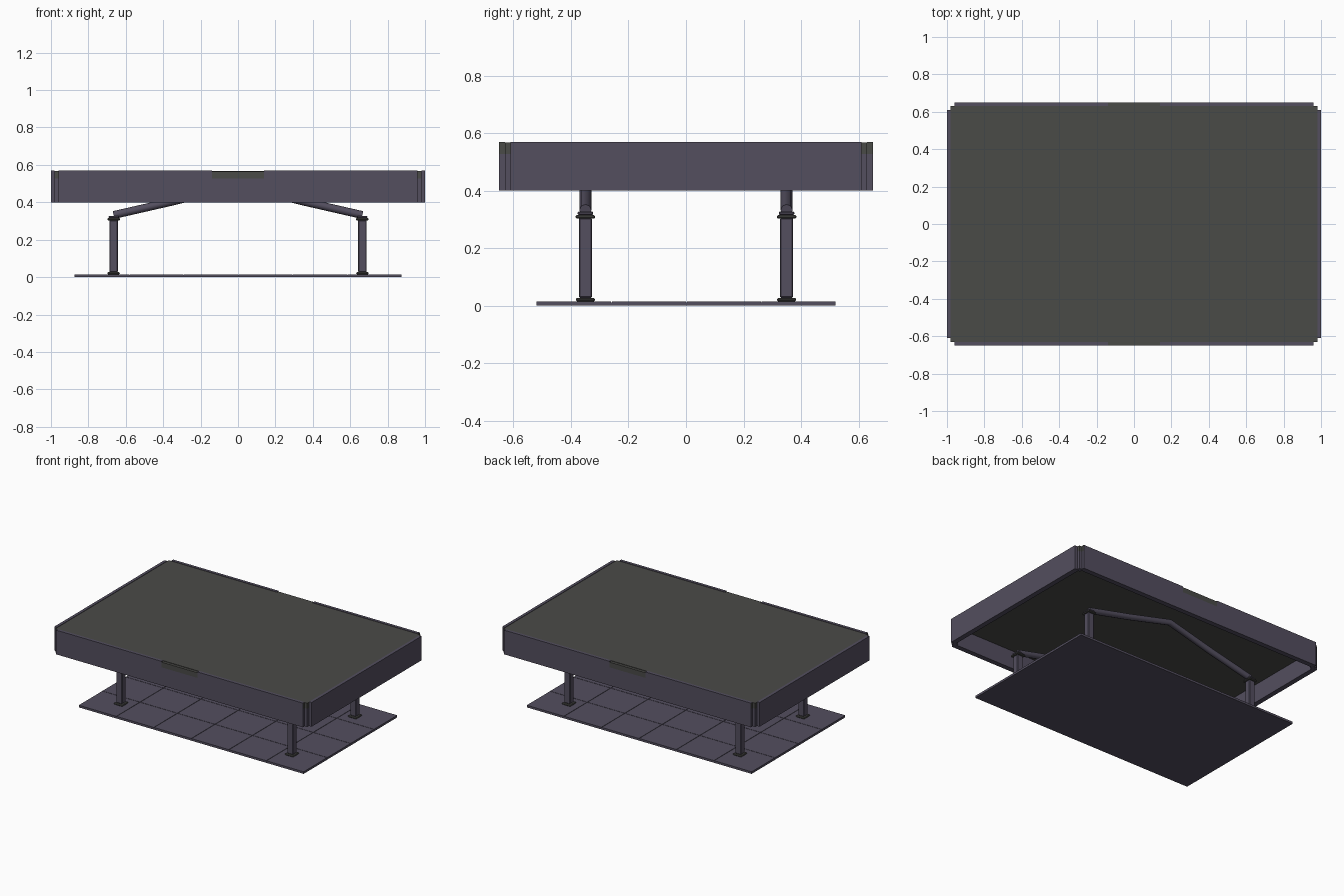
import bpy
from mathutils import Vector

cube = bpy.data.objects.get("Cube")
if cube:
    bpy.data.objects.remove(cube)


def material(name, rgb):
    m = bpy.data.materials.new(name)
    m.use_nodes = True
    m.diffuse_color = (*rgb, 1)
    m.node_tree.nodes["Principled BSDF"].inputs["Base Color"].default_value = (*rgb, 1)
    return m


PURPLE = material("purple grey metal", (0.087, 0.077, 0.114))
DARK = material("dark grey roofing", (0.068, 0.069, 0.064))


def box(name, lo, hi, mat, bevel=0):
    lo, hi = Vector(lo), Vector(hi)
    bpy.ops.mesh.primitive_cube_add(size=1, location=(lo + hi) / 2)
    o = bpy.context.object
    o.name = name
    for v in o.data.vertices:
        v.co *= hi - lo
    o.data.materials.append(mat)
    if bevel:
        b = o.modifiers.new("edge chamfer", "BEVEL")
        b.width, b.segments = bevel, 1
    return o


def block(name, x, y, z0, z1, half, mat, bevel=0):
    """Square block centred on x, y."""
    return box(name, (x - half, y - half, z0), (x + half, y + half, z1), mat, bevel)


def span(a, b, s):
    """Interval mirrored to the side given by s."""
    return sorted((a * s, b * s))


# Paved base: slab with separate tiles
BX, BY, NX, NY, GAP = 0.875, 0.52, 6, 4, 0.003
box("base_slab", (-BX, -BY, 0), (BX, BY, 0.011), PURPLE)
tx, ty = 2 * BX / NX, 2 * BY / NY
for i in range(NX):
    for j in range(NY):
        x, y = -BX + i * tx, -BY + j * ty
        box("base_tile", (x + (GAP if i else 0), y + (GAP if j else 0), 0.011),
            (x + tx, y + ty, 0.015), PURPLE)

# Columns with foot plates and caps
CX, CY = 0.665, 0.35
for sx in (-1, 1):
    for sy in (-1, 1):
        x, y = sx * CX, sy * CY
        block("column_foot", x, y, 0.015, 0.027, 0.033, DARK, 0.004)
        block("column", x, y, 0.027, 0.305, 0.023, PURPLE, 0.004)
        block("column_collar", x, y, 0.303, 0.315, 0.034, DARK, 0.004)
        block("column_cap", x, y, 0.315, 0.328, 0.027, PURPLE, 0.004)

# Peaked tubular beams joining each pair of columns
for sy in (-1, 1):
    curve = bpy.data.curves.new("roof_beam", "CURVE")
    curve.dimensions = "3D"
    curve.bevel_depth = 0.021
    curve.bevel_resolution = 2
    curve.use_fill_caps = True
    path = [(-CX, 0.332), (-CX / 2, 0.408), (0, 0.492), (CX / 2, 0.408), (CX, 0.332)]
    spline = curve.splines.new("POLY")
    spline.points.add(len(path) - 1)
    for p, (x, z) in zip(spline.points, path):
        p.co = (x, sy * CY, z, 1)
    beam = bpy.data.objects.new("roof_beam", curve)
    curve.materials.append(PURPLE)
    bpy.context.collection.objects.link(beam)

# Roof panel over a hollow canopy
LOW, MID, TOP = 0.4, 0.528, 0.57
box("roof_panel", (-0.98, -0.63, MID), (0.98, 0.63, 0.567), DARK)

for s in (-1, 1):
    # Long fascia, with a gap in its upper trim
    y0, y1 = span(0.63, 0.65, s)
    box("long_fascia", (-0.96, y0, LOW), (0.96, y1, MID), PURPLE)
    box("trim_gap_panel", (-0.14, y0, MID), (0.14, y1, 0.564), DARK)
    for t in (-1, 1):
        x0, x1 = span(0.14, 0.96, t)
        trim = box("upper_trim", (x0, y0, MID), (x1, y1, TOP), PURPLE)
        trim.data.materials.append(DARK)
        for f in trim.data.polygons:
            if abs(f.normal.x) > 0.5:
                f.material_index = 1

    # Short fascia
    x0, x1 = span(0.98, 1.0, s)
    box("short_fascia", (x0, -0.61, LOW), (x1, 0.61, TOP), PURPLE)

    # Corner posts set back between the fascias
    for t in (-1, 1):
        block("corner_post", s * 0.965, t * 0.615, LOW, MID, 0.015, PURPLE)

    # Inner backing rails of the fascias
    y0, y1 = span(0.615, 0.63, s)
    box("long_rail", (-0.95, y0, LOW), (0.95, y1, MID), PURPLE)
    x0, x1 = span(0.965, 0.98, s)
    box("short_rail", (x0, -0.6, LOW), (x1, 0.6, MID), PURPLE)
